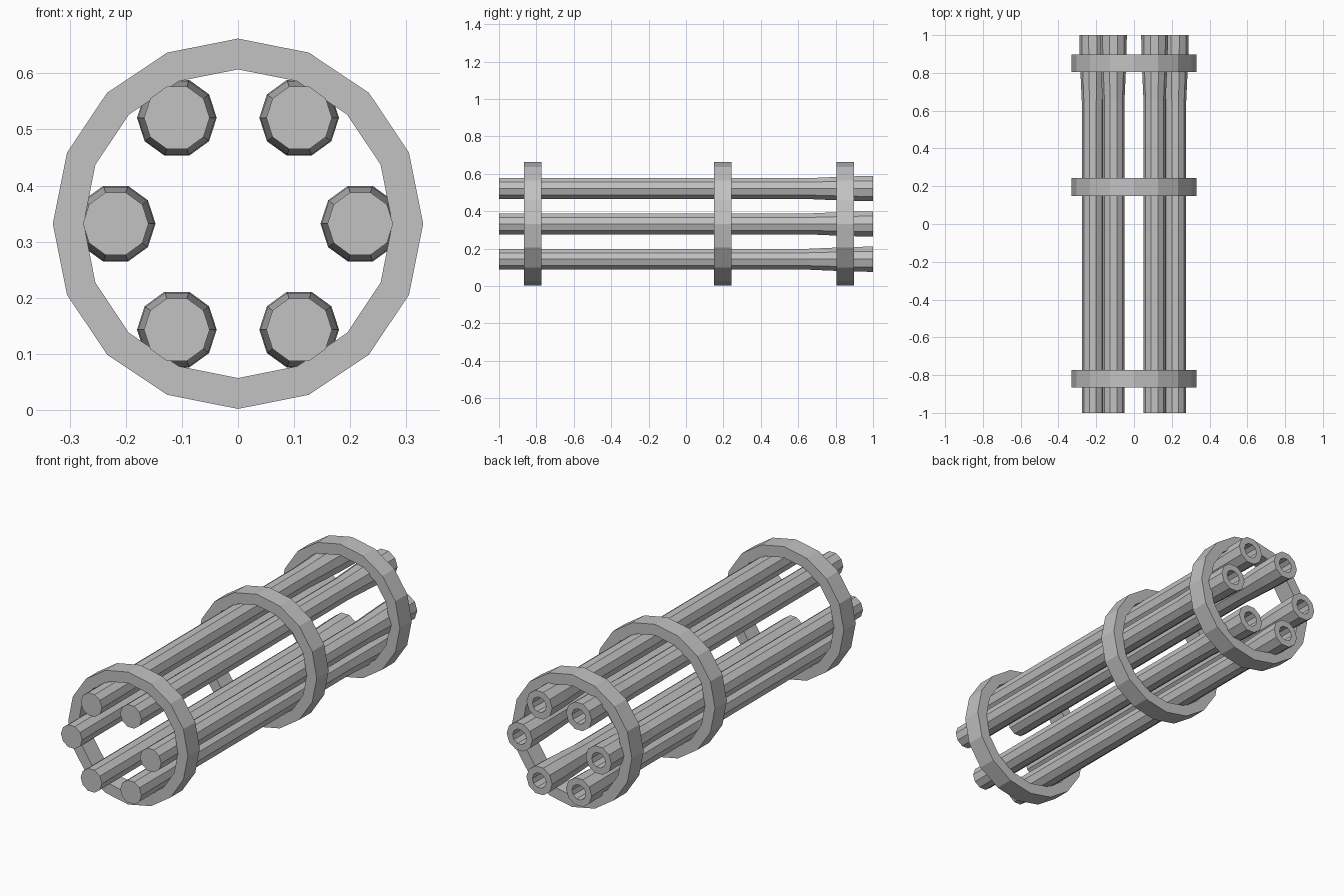
import bpy, bmesh, math

if "Cube" in bpy.data.objects:
    bpy.data.objects.remove(bpy.data.objects["Cube"])

CZ = 0.332          # height of the bundle axis

steel = bpy.data.materials.new("grey steel")
steel.diffuse_color = (0.54, 0.54, 0.54, 1)
steel.use_nodes = True
steel.node_tree.nodes["Principled BSDF"].inputs["Base Color"].default_value = steel.diffuse_color


def loft(name, sections, sides, cx=0.0, cz=0.0, closed=False):
    """Skin a list of (y, radius) polygons; close into a loop or cap both ends."""
    bm = bmesh.new()
    loops = []
    for y, r in sections:
        loops.append([bm.verts.new((cx + r * math.cos(2 * math.pi * i / sides), y,
                                    cz + r * math.sin(2 * math.pi * i / sides)))
                      for i in range(sides)])
    pairs = list(zip(loops, loops[1:]))
    if closed:
        pairs.append((loops[-1], loops[0]))
    else:
        bm.faces.new(loops[0])
        bm.faces.new(loops[-1])
    for a, b in pairs:
        for i in range(sides):
            j = (i + 1) % sides
            bm.faces.new((a[i], a[j], b[j], b[i]))
    bmesh.ops.recalc_face_normals(bm, faces=bm.faces)
    mesh = bpy.data.meshes.new(name)
    bm.to_mesh(mesh)
    bm.free()
    mesh.materials.append(steel)
    obj = bpy.data.objects.new(name, mesh)
    bpy.context.collection.objects.link(obj)
    return obj


# Six barrels: closed at the front, flared with an open bore at the back
for k in range(6):
    a = math.radians(60 * k)
    loft(f"barrel_{k + 1}",
         [(-1.0, 0.0585), (0.65, 0.0585), (0.88, 0.069), (1.0, 0.071),
          (1.0, 0.038), (0.6, 0.038)],
         10, 0.218 * math.cos(a), CZ + 0.218 * math.sin(a))

# Three clamp bands around the barrels
for name, y in (("front_band", -0.819), ("middle_band", 0.196), ("back_band", 0.851)):
    h = 0.047
    loft(name, [(y - h, 0.33), (y + h, 0.33), (y + h, 0.275), (y - h, 0.275)],
         16, 0, CZ, closed=True)
